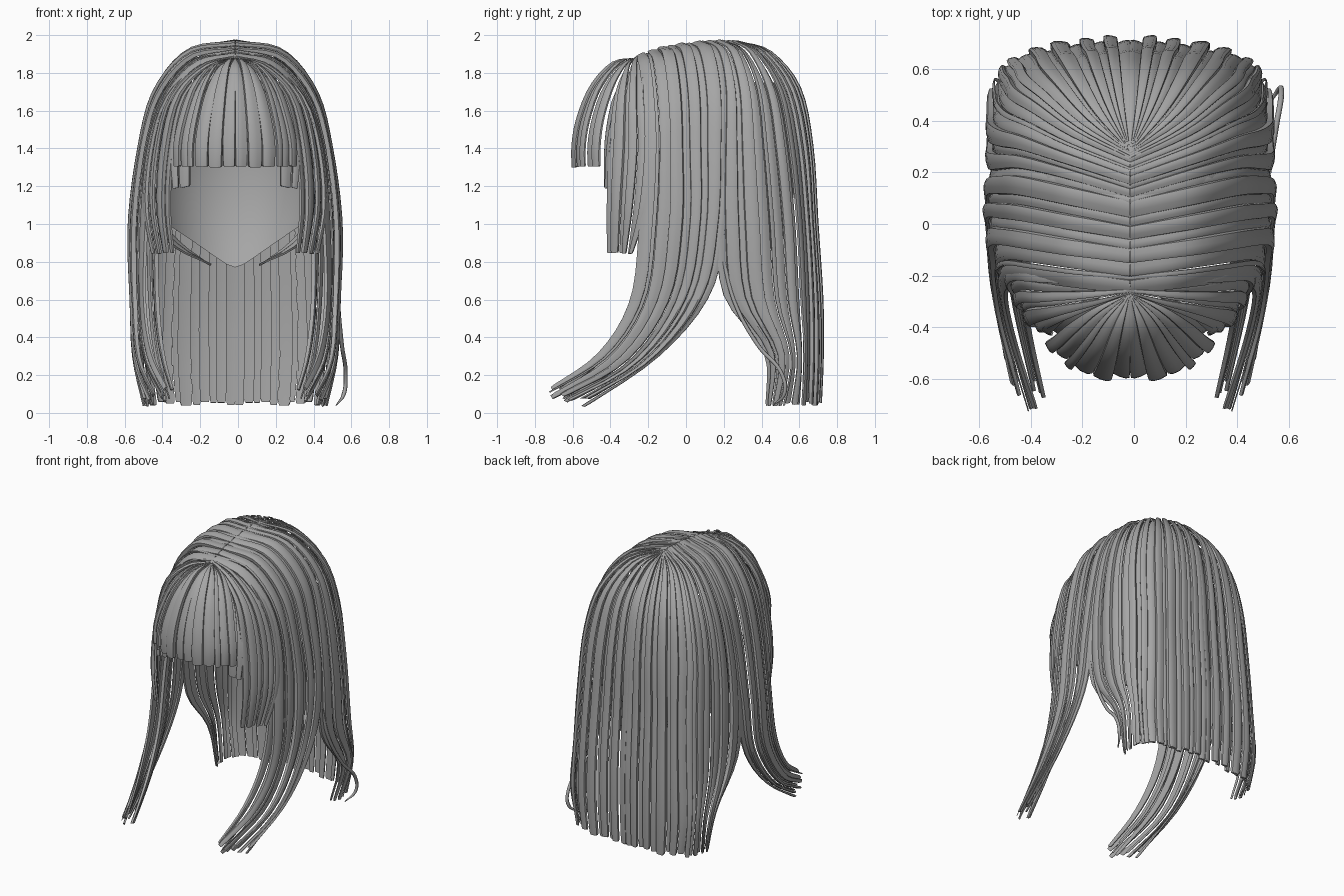
import bpy, bmesh, math, random
from mathutils import Vector

random.seed(11)
if "Cube" in bpy.data.objects:
    bpy.data.objects.remove(bpy.data.objects["Cube"])

GREY = (0.38, 0.38, 0.38, 1)
PARTING = -0.015
mat = bpy.data.materials.new("hair grey")
mat.use_nodes = True
mat.diffuse_color = GREY
mat.node_tree.nodes["Principled BSDF"].inputs["Base Color"].default_value = GREY


def spline(pts, f):
    """Smooth curve through evenly spaced control points, f in 0..1."""
    n = len(pts) - 1
    f = min(max(f, 0), 1) * n
    i = min(int(f), n - 1)
    s = f - i
    b, c = pts[i], pts[i + 1]
    a = pts[i - 1] if i else b * 2 - c
    d = pts[i + 2] if i + 2 <= n else c * 2 - b
    return b + (c - a) * (s / 2) + (a * 2 - b * 5 + c * 4 - d) * (s * s / 2) \
        + (b * 3 - a - c * 3 + d) * (s ** 3 / 2)


def sheet(guides):
    """Surface spanned by guide strands: t runs across them, v from root to tip."""
    rows = [[Vector(p) for p in g] for g in guides]
    return lambda t, v: spline([spline(r, v) for r in rows], t)


def outward(S, t, v):
    v, t, e = min(max(v, 0.06), 0.98), min(max(t, 0.02), 0.98), 0.015
    n = (S(t, v + e) - S(t, v - e)).cross(S(t + e, v) - S(t - e, v))
    return n.normalized()


def finish(name, bm, mirror=True):
    bmesh.ops.recalc_face_normals(bm, faces=bm.faces[:])
    me = bpy.data.meshes.new(name)
    bm.to_mesh(me)
    bm.free()
    me.materials.append(mat)
    ob = bpy.data.objects.new(name, me)
    ob.location.x = PARTING
    bpy.context.collection.objects.link(ob)
    if mirror:
        ob.modifiers.new("other side", 'MIRROR')
    bpy.ops.object.select_all(action='DESELECT')
    ob.select_set(True)
    bpy.context.view_layer.objects.active = ob
    bpy.ops.object.shade_smooth_by_angle(angle=math.radians(30))


# Pleat profile: a broad flat face with one raised edge, like overlapping shingles
SECTION = [(-1, -0.6), (-0.9, 0.2), (-0.2, 0.7), (0.5, 0.9), (0.9, 0.65), (1, -0.6), (0, -0.4)]


def locks(name, guides, count, taper=0.1, rows=22, uneven=0.01, bulge=0.02):
    """A row of flat, overlapping locks lying side by side on a sheet."""
    S, bm = sheet(guides), bmesh.new()
    cuts = [0] + [(i + random.uniform(-0.36, 0.36)) / count for i in range(1, count)] + [1]
    for n, (t0, t1) in enumerate(zip(cuts, cuts[1:])):
        mid, half = (t0 + t1) / 2, (t1 - t0) / 2 * 1.1
        # neighbouring locks lie alternately over and under each other
        lift = (0.5 if n % 2 else -0.4) * random.uniform(0.7, 1.2) * bulge
        flip = random.choice((-1, 1))
        end = 1 - random.uniform(0, uneven)
        rings = []
        for r in range(rows + 1):
            v = end * (0.99 if r == rows - 1 else r / rows)
            w = half * (1 - taper * v ** 3) * (0.8 if r == rows else 1)
            b = min(bulge, 0.25 * (S(mid + half, v) - S(mid - half, v)).length)
            ring = []
            for u, h in SECTION:
                t = min(max(mid + u * w * flip, 0), 1)
                p = S(t, v) + outward(S, t, v) * (lift * min(1, v * 7) + h * b)
                p.x = max(p.x, 0)
                ring.append(bm.verts.new(p))
            rings.append(ring)
        k = len(SECTION)
        for a, c in zip(rings, rings[1:]):
            for j in range(k):
                bm.faces.new((a[j], a[(j + 1) % k], c[(j + 1) % k], c[j]))
        bm.faces.new(rings[-1])
    finish(name, bm)


# Fringe: fans out from the front of the parting
locks("fringe", [
    [(0, -.27, 1.88), (0, -.40, 1.84), (0, -.50, 1.72), (0, -.565, 1.56), (0, -.59, 1.42), (0, -.59, 1.3)],
    [(0, -.27, 1.88), (.08, -.37, 1.84), (.14, -.47, 1.72), (.18, -.53, 1.56), (.2, -.555, 1.42), (.2, -.555, 1.3)],
    [(0, -.27, 1.88), (.13, -.32, 1.83), (.23, -.38, 1.72), (.29, -.43, 1.56), (.32, -.45, 1.42), (.32, -.45, 1.3)],
], 6, taper=0.12, rows=16)

# Under fringe: shorter layer closing the gap beside the cheeks
locks("under_fringe", [
    [(.1, -.3, 1.8), (.18, -.38, 1.68), (.23, -.42, 1.5), (.24, -.43, 1.35), (.24, -.43, 1.2)],
    [(.14, -.28, 1.8), (.26, -.33, 1.68), (.32, -.38, 1.5), (.34, -.40, 1.35), (.33, -.41, 1.18)],
], 2, rows=10)

# Cheek locks: cut straight at chin height
locks("cheek_locks", [
    [(0, -.27, 1.88), (.15, -.33, 1.81), (.27, -.38, 1.67), (.33, -.41, 1.4), (.35, -.42, 1.1), (.33, -.42, .84)],
    [(0, -.26, 1.89), (.18, -.28, 1.83), (.34, -.29, 1.66), (.41, -.29, 1.4), (.43, -.31, 1.1), (.39, -.33, .84)],
    [(0, -.23, 1.90), (.2, -.2, 1.83), (.37, -.18, 1.65), (.45, -.17, 1.4), (.48, -.2, 1.1), (.44, -.28, .84)],
], 6, rows=18)

# Side locks: hang from the parting, then sweep forward to narrow tips
locks("side_locks", [
    [(0, -.27, 1.88), (.2, -.25, 1.84), (.36, -.23, 1.66), (.45, -.22, 1.4),
     (.48, -.25, 1.0), (.49, -.30, .6), (.45, -.47, .32), (.36, -.74, .13)],
    [(0, -.08, 1.94), (.24, -.04, 1.89), (.41, -.01, 1.69), (.49, .0, 1.4),
     (.54, .0, 1.0), (.53, -.07, .6), (.51, -.3, .27), (.42, -.69, .045)],
    [(0, .13, 1.96), (.24, .19, 1.91), (.41, .23, 1.7), (.49, .23, 1.4),
     (.54, .21, 1.0), (.54, .13, .63), (.52, -.14, .3), (.47, -.57, .01)],
], 9, taper=0.2, rows=30, uneven=0.03, bulge=0.022)

# Inner side locks: second layer giving the swept bundle its depth
locks("inner_side_locks", [
    [(.38, -.2, 1.4), (.42, -.22, 1.0), (.42, -.29, .6), (.39, -.46, .32), (.33, -.72, .1)],
    [(.44, .0, 1.4), (.48, -.02, 1.0), (.47, -.1, .6), (.44, -.3, .29), (.37, -.62, .05)],
], 4, taper=0.4, rows=18, uneven=0.08)

# Back hair: full length, fans out from the crown and curls in at the hem
locks("back_hair", [
    [(0, .08, 1.965), (.25, .15, 1.905), (.42, .18, 1.7), (.5, .17, 1.4),
     (.54, .16, 1.0), (.535, .20, .62), (.52, .41, .32), (.45, .42, .035)],
    [(0, .2, 1.97), (.24, .29, 1.9), (.40, .36, 1.7), (.48, .39, 1.4),
     (.515, .42, 1.0), (.52, .45, .6), (.52, .54, .3), (.47, .5, .035)],
    [(0, .27, 1.97), (.19, .38, 1.9), (.33, .50, 1.7), (.40, .56, 1.4),
     (.42, .60, 1.0), (.44, .62, .6), (.45, .63, .3), (.42, .62, .04)],
    [(0, .28, 1.97), (.1, .43, 1.9), (.17, .57, 1.71), (.2, .635, 1.4),
     (.22, .66, 1.0), (.23, .685, .6), (.23, .69, .3), (.22, .68, .04)],
    [(0, .28, 1.97), (0, .45, 1.9), (0, .60, 1.71), (0, .66, 1.4),
     (0, .685, 1.0), (0, .71, .6), (0, .71, .3), (0, .70, .04)],
], 19, taper=0.08, rows=28, bulge=0.022)

# Inner cap: smooth lining that tapers to a rounded point at the nape
bm = bmesh.new()
cols, steps, grid = 24, 12, []
for i in range(cols + 1):
    a = math.pi * i / cols
    low = 0.77 + 0.34 * math.cos(a) ** 2 / (0.25 + abs(math.cos(a)))
    col = []
    for j in range(steps + 1):
        z = low + (1.75 - low) * j / steps
        r = math.sqrt(max(0, 1 - ((z - 1.3) / 0.75) ** 2))
        col.append(bm.verts.new((0.45 * r * math.cos(a), 0.1 + 0.48 * r * math.sin(a), z)))
    grid.append(col)
for a, c in zip(grid, grid[1:]):
    for j in range(steps):
        bm.faces.new((a[j], c[j], c[j + 1], a[j + 1]))
finish("inner_cap", bm, mirror=False)

# Nape wisps: slanting points on each side of the nape
locks("nape_wisps", [
    [(.44, .2, 1.2), (.38, .28, 1.02), (.28, .36, .9), (.12, .42, .78)],
    [(.45, .15, 1.12), (.4, .22, .96), (.3, .3, .86), (.13, .38, .78)],
], 2, taper=0.5, rows=8, bulge=0.012)

# Stray wisp: one loose curl on the left
cu = bpy.data.curves.new("stray_wisp", 'CURVE')
cu.dimensions, cu.bevel_depth, cu.bevel_resolution = '3D', 0.011, 1
path = [(.52, .2, .8), (.53, .26, .58), (.55, .38, .36), (.57, .51, .2), (.56, .52, .1), (.52, .46, .04)]
sp = cu.splines.new('BEZIER')
sp.bezier_points.add(len(path) - 1)
for bp, co in zip(sp.bezier_points, path):
    bp.co, bp.handle_left_type, bp.handle_right_type = co, 'AUTO', 'AUTO'
sp.bezier_points[-1].radius = 0.3
cu.materials.append(mat)
bpy.context.collection.objects.link(bpy.data.objects.new("stray_wisp", cu))
